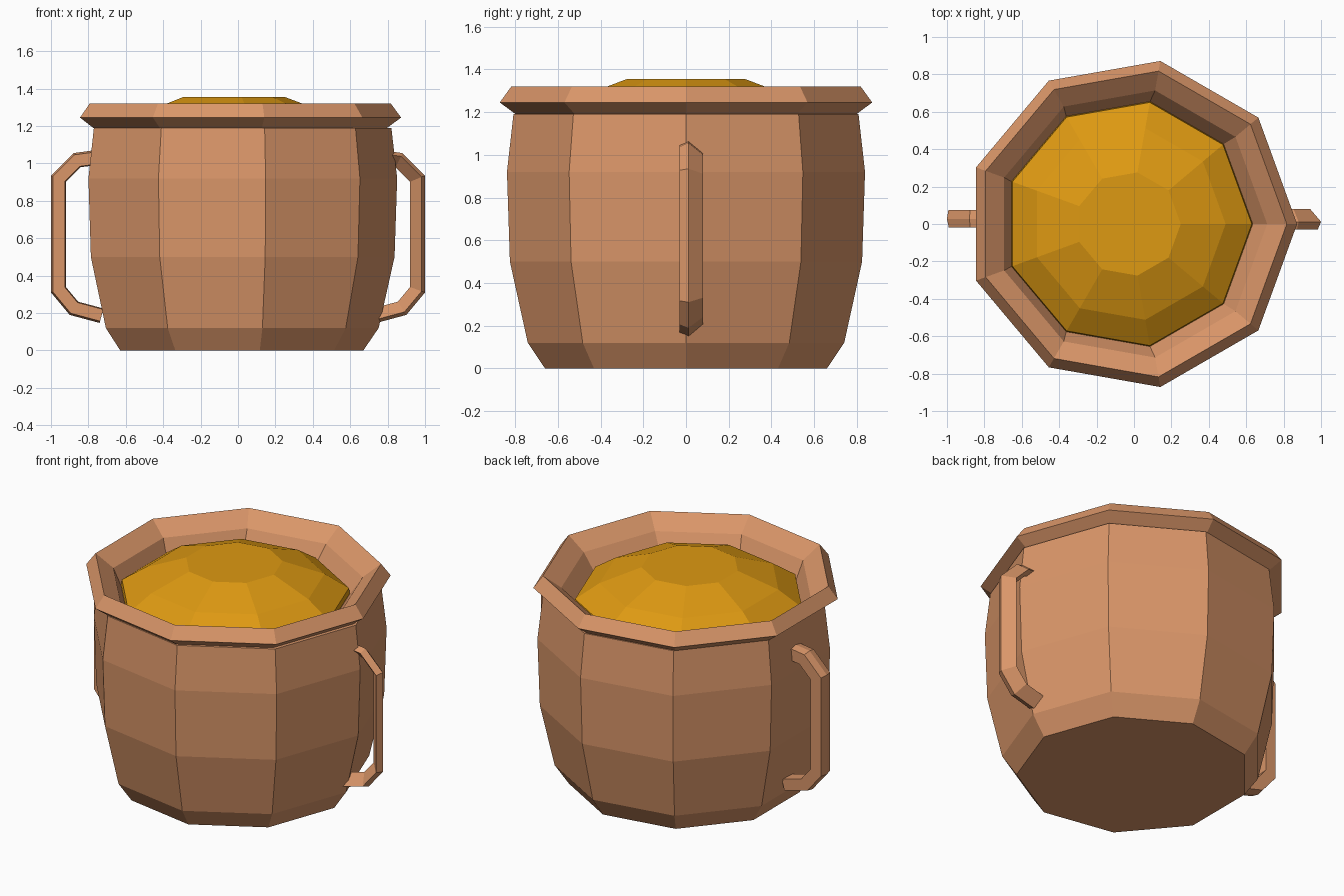
import bpy, bmesh, math
from mathutils import Vector

cube = bpy.data.objects.get("Cube")
if cube:
    bpy.data.objects.remove(cube, do_unlink=True)

SIDES = 9


def material(name, color):
    m = bpy.data.materials.new(name)
    m.use_nodes = True
    m.diffuse_color = (*color, 1)
    bsdf = m.node_tree.nodes["Principled BSDF"]
    bsdf.inputs["Base Color"].default_value = (*color, 1)
    bsdf.inputs["Roughness"].default_value = 0.8
    return m


clay = material("terracotta", (0.70, 0.305, 0.141))
gold = material("golden_honey", (0.73, 0.32, 0.006))


def loft(name, rings, mat, caps=(True, True)):
    """Join consecutive rings of points into a flat-faced skin."""
    bm = bmesh.new()
    loops = [[bm.verts.new(p) for p in ring] for ring in rings]
    n = len(loops[0])
    for a, b in zip(loops, loops[1:]):
        for i in range(n):
            j = (i + 1) % n
            bm.faces.new((a[i], a[j], b[j], b[i]))
    if caps[0]:
        bm.faces.new(loops[0][::-1])
    if caps[1]:
        bm.faces.new(loops[-1])
    bmesh.ops.recalc_face_normals(bm, faces=bm.faces[:])
    mesh = bpy.data.meshes.new(name)
    bm.to_mesh(mesh)
    bm.free()
    mesh.materials.append(mat)
    obj = bpy.data.objects.new(name, mesh)
    bpy.context.collection.objects.link(obj)
    return obj


def ring(r, z, cx=0.0):
    step = math.tau / SIDES
    return [(cx + r * math.cos(i * step), r * math.sin(i * step), z) for i in range(SIDES)]


# Pot: faceted belly, flared rim, and hollow mouth with an inner floor
pot = [(0.67, 0), (0.752, 0.12), (0.837, 0.5), (0.851, 0.92), (0.82, 1.19)]
rim = [(0.81, 1.19), (0.885, 1.245), (0.83, 1.32), (0.725, 1.24)]
mouth = [(0.665, 1.13)]
loft("pot", [ring(r, z) for r, z in pot]
     + [ring(r, z, -0.013) for r, z in rim]
     + [ring(r, z, -0.03) for r, z in mouth], clay)

# Filling: low dome with a flat top
dome = [(0.665, 1.135), (0.66, 1.17), (0.52, 1.265), (0.28, 1.355)]
loft("filling", [ring(r, z, -0.03) for r, z in dome], gold)


def handle(name, side, section):
    """Sweep a (depth, y) section along the handle outline with mitred corners."""
    path = [Vector(p) for p in ((0.77, 1.07), (0.88, 1.055), (1.0, 0.935),
                                (1.0, 0.31), (0.9, 0.19), (0.74, 0.147))]
    normals = []
    for a, b in zip(path, path[1:]):
        d = (b - a).normalized()
        normals.append(Vector((-d.y, d.x)))
    rings = []
    for i, p in enumerate(path):
        n1 = normals[max(i - 1, 0)]
        n2 = normals[min(i, len(normals) - 1)]
        miter = (n1 + n2) / (1 + n1.dot(n2))
        points = [(p + miter * depth, y) for depth, y in section]
        rings.append([(side * q.x, y, q.y) for q, y in points])
    loft(name, rings, clay)


# Handles: the left one is twisted, the right one nearly square
handle("left_handle", 1, [(0, 0.012), (-0.018, -0.03), (-0.08, 0.035), (-0.058, 0.08)])
handle("right_handle", -1, [(0, 0.027), (-0.01, -0.02), (-0.075, -0.02),
                            (-0.08, 0.075), (-0.008, 0.075)])
